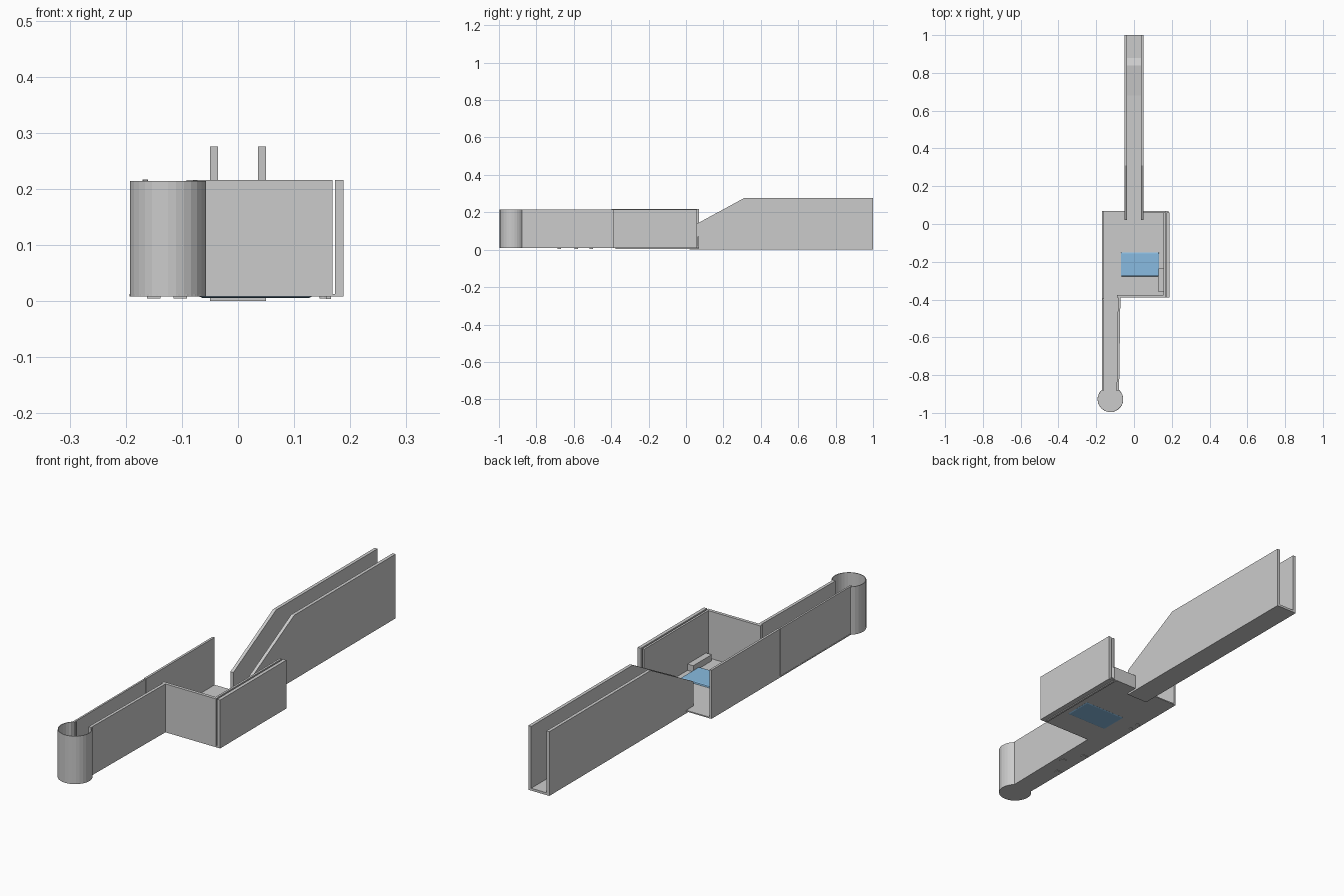
import bpy, bmesh, math

if "Cube" in bpy.data.objects:
    bpy.data.objects.remove(bpy.data.objects["Cube"])


def make_object(name, bm):
    bmesh.ops.recalc_face_normals(bm, faces=bm.faces[:])
    mesh = bpy.data.meshes.new(name)
    bm.to_mesh(mesh)
    bm.free()
    obj = bpy.data.objects.new(name, mesh)
    bpy.context.collection.objects.link(obj)
    return obj


def extrude(name, points, vec):
    """Closed 3D outline pushed along a vector into a solid."""
    bm = bmesh.new()
    face = bm.faces.new([bm.verts.new(p) for p in points])
    ext = bmesh.ops.extrude_face_region(bm, geom=[face])
    moved = [g for g in ext["geom"] if isinstance(g, bmesh.types.BMVert)]
    bmesh.ops.translate(bm, verts=moved, vec=vec)
    return make_object(name, bm)


def box(name, x, y, z):
    pts = [(x[0], y[0], z[0]), (x[1], y[0], z[0]), (x[1], y[1], z[0]), (x[0], y[1], z[0])]
    return extrude(name, pts, (0, 0, z[1] - z[0]))


def plan(name, pts, z0, z1):
    return extrude(name, [(x, y, z0) for x, y in pts], (0, 0, z1 - z0))


def side(name, pts, x0, x1):
    return extrude(name, [(x0, y, z) for y, z in pts], (x1 - x0, 0, 0))


BASE, FLOOR, TOP = 0.008, 0.013, 0.216

# Rear passage: floor with a low ramp, and two walls with sloping ends
side("rear_passage_floor", [(0.02, 0), (1, 0), (1, 0.01), (0.88, 0.01),
                            (0.84, 0.03), (0.68, 0.015), (0.02, 0.015)], -0.05, 0.05)
for label, s in (("left", -1), ("right", 1)):
    side(f"rear_passage_{label}_wall",
         [(0.02, 0), (1, 0), (1, 0.276), (0.31, 0.276), (0.02, 0.118)], s * 0.036, s * 0.05)

# Main room and front passage share one L-shaped floor
plan("main_floor", [(-0.17, 0.07), (-0.17, -0.88), (-0.085, -0.88), (-0.085, -0.39),
                    (0.182, -0.39), (0.182, 0.07)], BASE, FLOOR)

# Left wall in two lengths with a seam
box("room_left_wall", (-0.17, -0.16), (-0.397, 0.07), (BASE, TOP + 0.001))
box("front_passage_left_wall", (-0.169, -0.161), (-0.885, -0.40), (BASE + 0.002, TOP))

# Room front wall and the slightly skewed passage wall
box("room_front_wall", (-0.09, 0.168), (-0.39, -0.376), (BASE, TOP))
plan("front_passage_right_wall", [(-0.085, -0.39), (-0.072, -0.39), (-0.079, -0.885),
                                  (-0.092, -0.885)], BASE, TOP)

# Double-skinned right wall and low back wall
box("room_right_wall_outer", (0.173, 0.188), (-0.39, 0.06), (BASE, TOP))
box("room_right_wall_inner", (0.157, 0.166), (-0.376, 0.06), (0.004, TOP))
box("room_low_back_wall", (0.05, 0.167), (0.062, 0.07), (BASE, 0.07))

# Round end chamber: open-topped shell with a doorway toward the passage
cx, cy, r, t, n = -0.125, -0.928, 0.068, 0.003, 24
start, sweep = math.radians(121), math.radians(298)
angles = [start + sweep * i / n for i in range(n + 1)]
bm = bmesh.new()
rows = []
for a in angles:
    rows.append([bm.verts.new((cx + q * math.cos(a), cy + q * math.sin(a), z))
                 for q, z in ((r, BASE), (r, 0.214), (r - t, 0.214), (r - t, BASE))])
for a, b in zip(rows, rows[1:]):
    for i in range(4):
        j = (i + 1) % 4
        bm.faces.new((a[i], a[j], b[j], b[i]))
bm.faces.new(rows[0])
bm.faces.new(rows[-1])
make_object("round_chamber_wall", bm)
ring = [(cx + r * math.cos(i * math.tau / n), cy + r * math.sin(i * math.tau / n))
        for i in range(n)]
plan("round_chamber_floor", ring, BASE, FLOOR)

# Blue pool panel set through the floor, softened at its edges
pool = box("pool", (-0.07, 0.133), (-0.277, -0.15), (0.006, 0.02))
bevel = pool.modifiers.new("soft_edge", "BEVEL")
bevel.width, bevel.segments = 0.006, 2
blue = bpy.data.materials.new("pool_blue")
blue.diffuse_color = (0.25, 0.5, 0.75, 1)
blue.use_nodes = True
blue.node_tree.nodes["Principled BSDF"].inputs["Base Color"].default_value = blue.diffuse_color
pool.data.materials.append(blue)

# Side bench
box("bench", (0.13, 0.157), (-0.36, -0.235), (FLOOR, 0.04))

# Small floor plates along the passages
for i, (x, y) in enumerate([(-0.15, -0.507), (-0.15, -0.677), (-0.103, -0.587), (0.022, 0.17)]):
    box(f"floor_plate_{i + 1}", (x - 0.012, x + 0.012), (y - 0.009, y + 0.009), (0.005, 0.02))

# Small round studs
for i, (x, y) in enumerate([(-0.153, -0.16), (-0.153, -0.203), (0.153, 0.06)]):
    plan(f"floor_stud_{i + 1}", [(x + 0.008 * math.cos(k * math.tau / 12),
                                  y + 0.008 * math.sin(k * math.tau / 12)) for k in range(12)],
         0.005, 0.02)
